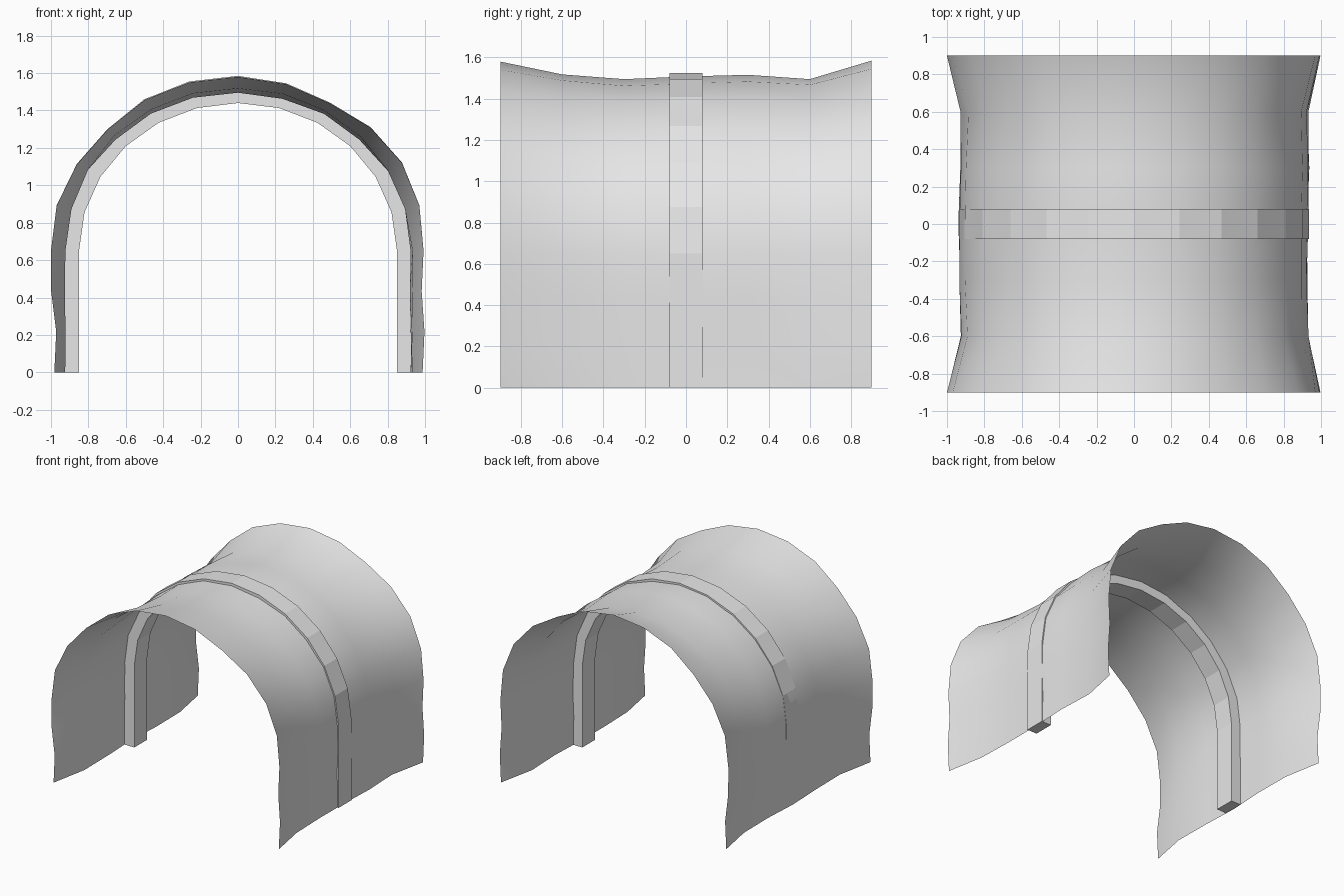
import bpy
import bmesh
import random
from math import sin, cos, radians

random.seed(4)
if "Cube" in bpy.data.objects:
    bpy.data.objects.remove(bpy.data.objects["Cube"])

SPRING = 0.65    # height where the walls turn into the arch


def arch(a, b, wall_steps):
    """Points of a straight-legged arch from -x over the top to +x."""
    wall = [SPRING * i / wall_steps for i in range(wall_steps)]
    pts = [(-a, z) for z in wall]
    pts += [(-a * cos(radians(t)), SPRING + b * sin(radians(t)))
            for t in range(0, 181, 15)]
    return pts + [(a, z) for z in reversed(wall)]


def make_object(name, bm, mat, smooth):
    for f in bm.faces:
        f.smooth = smooth
    mesh = bpy.data.meshes.new(name)
    bm.to_mesh(mesh)
    bm.free()
    mesh.materials.append(mat)
    obj = bpy.data.objects.new(name, mesh)
    bpy.context.collection.objects.link(obj)
    return obj


grey = bpy.data.materials.new("light grey")
grey.use_nodes = True
colour = (0.8, 0.8, 0.8, 1)
grey.diffuse_color = colour
grey.node_tree.nodes["Principled BSDF"].inputs["Base Color"].default_value = colour

# Tunnel shell: thin uneven sheet, flared at both mouths
# rows: y, left half width, right half width, arch rise
rows = [(-0.9, 0.987, 0.987, 0.915), (-0.6, 0.927, 0.928, 0.868),
        (-0.3, 0.931, 0.922, 0.845), (0, 0.935, 0.926, 0.858),
        (0.3, 0.927, 0.935, 0.866), (0.6, 0.922, 0.927, 0.845),
        (0.9, 0.987, 0.987, 0.92)]
# unevenness of the mouth edge, in thousandths, from left foot to right foot
mouth = [-5, -15, 12, 13, 17, 8, 0, 15, 17, 15, 7, -5, 15, 25, 17, 5, -5, 10, 0]

bm = bmesh.new()
grid = []
for y, left, right, rise in rows:
    line = []
    for i, (ux, z) in enumerate(arch(1, 1, 3)):
        up = max(z - SPRING, 0)
        bump = mouth[i] / 1000 if abs(y) > 0.8 else random.uniform(-0.006, 0.006)
        if i == 9 and abs(y) < 0.8:
            bump = 0
        x = ux * ((left if ux < 0 else right) + bump)
        height = SPRING + up * (rise + bump) if up else z
        line.append(bm.verts.new((x, y, height)))
    grid.append(line)
for p, q in zip(grid, grid[1:]):
    for i in range(len(p) - 1):
        bm.faces.new((p[i], p[i + 1], q[i + 1], q[i]))
bmesh.ops.recalc_face_normals(bm, faces=bm.faces)
if sum(f.normal.z for f in bm.faces) < 0:
    bmesh.ops.reverse_faces(bm, faces=bm.faces)
make_object("tunnel_shell", bm, grey, True)

# Support rib: square-section arch around the middle
bm = bmesh.new()
rings = []
for (xi, zi), (xo, zo) in zip(arch(0.85, 0.79, 1), arch(0.935, 0.875, 1)):
    corners = [(xi, -0.08, zi), (xo, -0.08, zo), (xo, 0.08, zo), (xi, 0.08, zi)]
    rings.append([bm.verts.new(c) for c in corners])
for p, q in zip(rings, rings[1:]):
    for k in range(4):
        n = (k + 1) % 4
        bm.faces.new((p[k], p[n], q[n], q[k]))
bm.faces.new(rings[0])
bm.faces.new(rings[-1])
bmesh.ops.recalc_face_normals(bm, faces=bm.faces)
make_object("support_rib", bm, grey, False)
